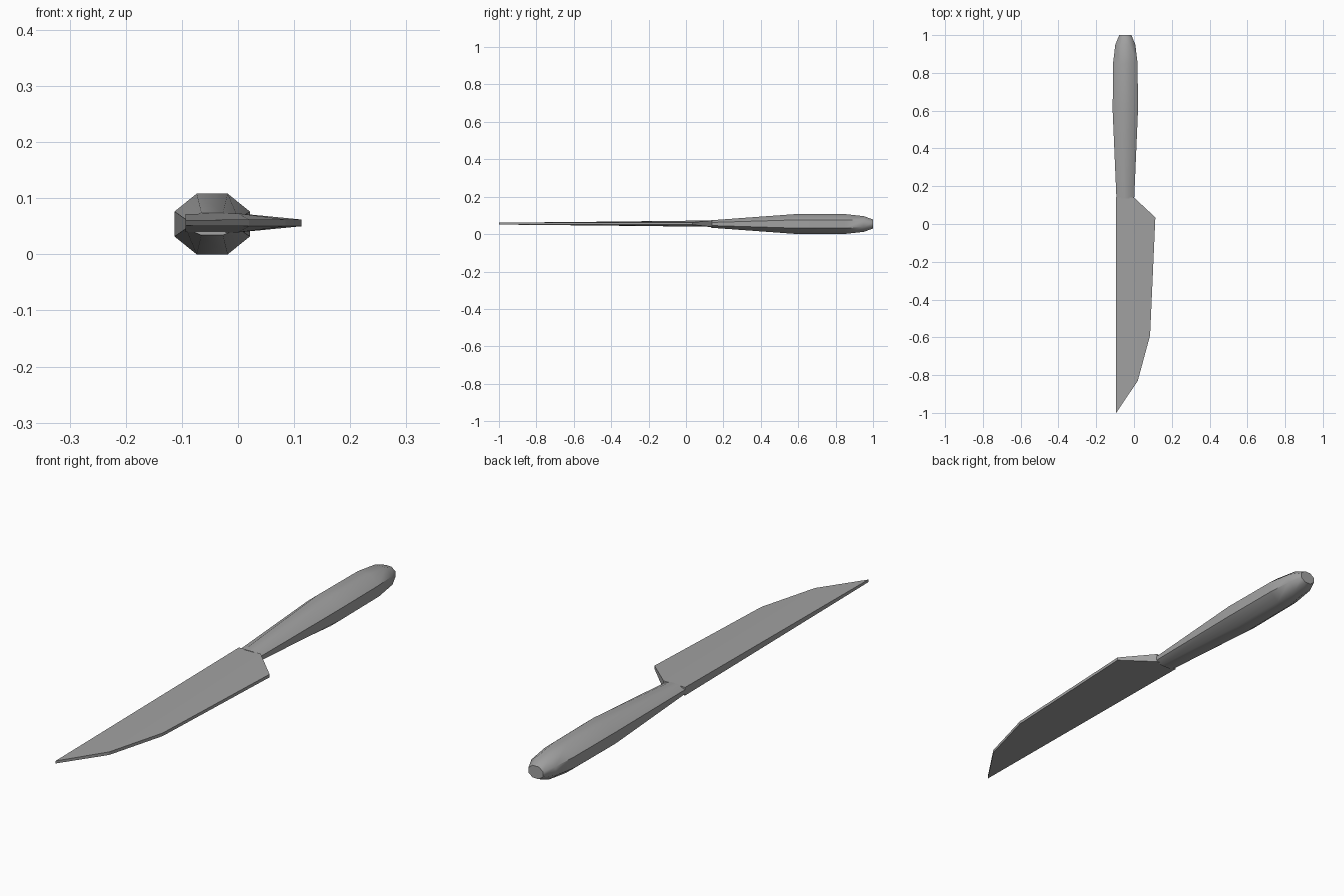
import bpy, bmesh, math

cube = bpy.data.objects.get("Cube")
if cube:
    bpy.data.objects.remove(cube)

steel = bpy.data.materials.new("plain grey")
steel.use_nodes = True
steel.diffuse_color = (0.36, 0.36, 0.36, 1)
steel.node_tree.nodes["Principled BSDF"].inputs["Base Color"].default_value = steel.diffuse_color

MID_Z = 0.054


def finish(bm, name):
    bmesh.ops.recalc_face_normals(bm, faces=bm.faces)
    mesh = bpy.data.meshes.new(name)
    bm.to_mesh(mesh)
    bm.free()
    mesh.materials.append(steel)
    obj = bpy.data.objects.new(name, mesh)
    bpy.context.collection.objects.link(obj)
    return obj


# Handle: octagonal rings (y, half width, half height) joined along its length
rings = [(0.135, 0.047, 0.02), (0.6, 0.067, 0.054), (0.85, 0.065, 0.053),
         (0.95, 0.053, 0.042), (1.0, 0.032, 0.024)]
bm = bmesh.new()
loops = []
for y, w, h in rings:
    loop = []
    for i in range(8):
        a = math.radians(22.5 + 45 * i)
        r = 1 / math.cos(math.radians(22.5))
        loop.append(bm.verts.new((-0.046 + w * r * math.cos(a), y, MID_Z + h * r * math.sin(a))))
    loops.append(loop)
for a, b in zip(loops, loops[1:]):
    for i in range(8):
        j = (i + 1) % 8
        bm.faces.new((a[i], a[j], b[j], b[i]))
bm.faces.new(loops[0])
bm.faces.new(loops[-1])
handle = finish(bm, "handle")
bpy.ops.object.select_all(action="DESELECT")
handle.select_set(True)
bpy.context.view_layer.objects.active = handle
bpy.ops.object.shade_smooth_by_angle(angle=math.radians(50))

# Blade: outline (x, y, half thickness), thick at the handle and thin at edge and tip
outline = [(-0.094, 0.14, 0.016), (0.0, 0.14, 0.017), (0.113, 0.035, 0.006),
           (0.085, -0.59, 0.006), (0.02, -0.83, 0.006), (-0.094, -1.0, 0.005)]
bm = bmesh.new()
top, low = [[bm.verts.new((x, y, MID_Z + 0.002 + s * t)) for x, y, t in outline] for s in (1, -1)]
for side in (top, low):
    bm.faces.new([side[i] for i in (0, 1, 4, 5)])
    bm.faces.new([side[i] for i in (1, 2, 3, 4)])
for i in range(6):
    j = (i + 1) % 6
    bm.faces.new((top[i], top[j], low[j], low[i]))
finish(bm, "blade")
